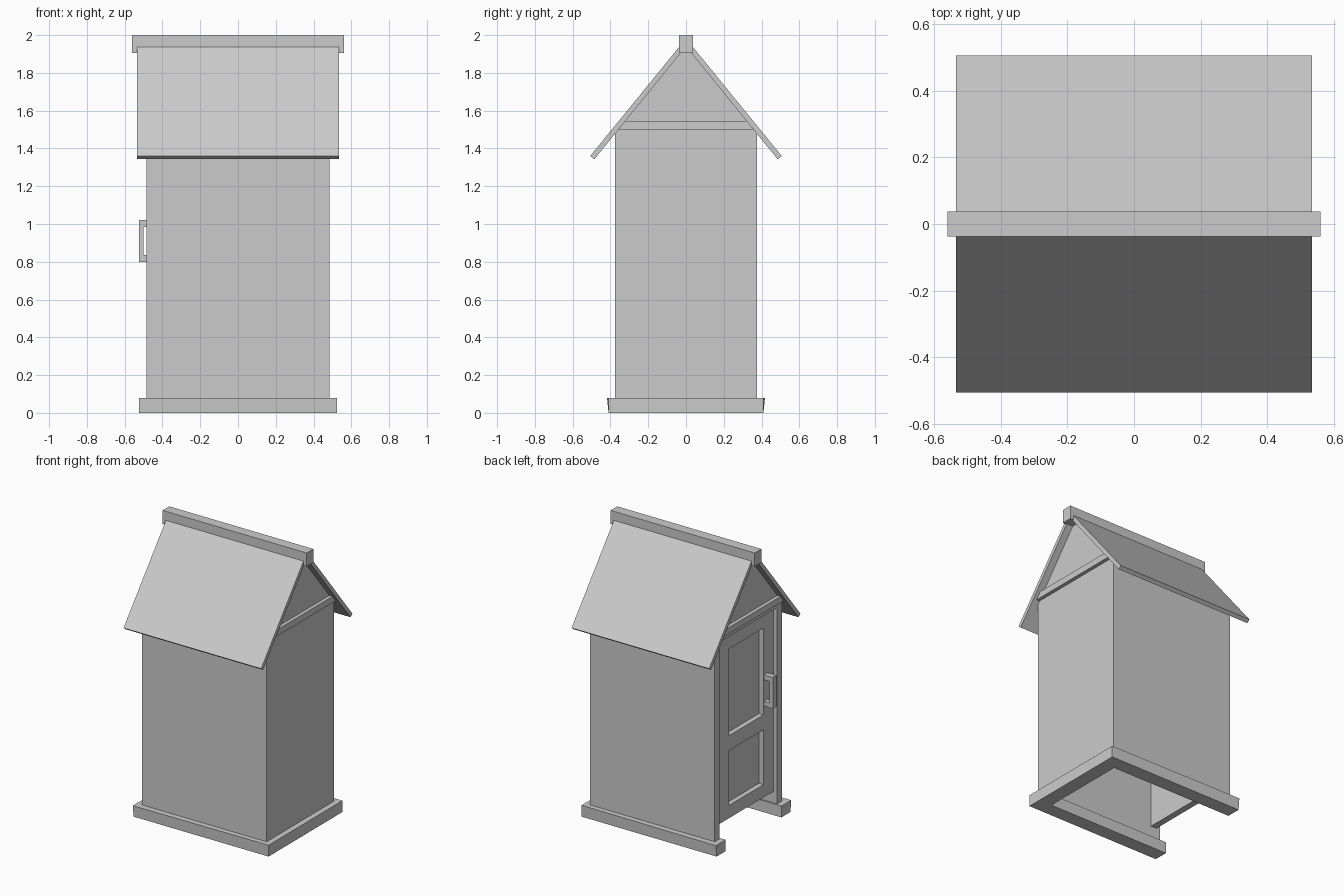
import bpy, bmesh

if "Cube" in bpy.data.objects:
    bpy.data.objects.remove(bpy.data.objects["Cube"])


def finish(name, bm):
    bmesh.ops.recalc_face_normals(bm, faces=bm.faces)
    mesh = bpy.data.meshes.new(name)
    bm.to_mesh(mesh)
    bm.free()
    obj = bpy.data.objects.new(name, mesh)
    bpy.context.collection.objects.link(obj)
    return obj


def prism(name, pts, axis, lo, hi):
    """Extrude a 2D outline along x (points are y, z) or z (points are x, y)."""
    bm = bmesh.new()
    if axis == 'x':
        verts = [bm.verts.new((lo, a, b)) for a, b in pts]
        step = (hi - lo, 0, 0)
    else:
        verts = [bm.verts.new((a, b, lo)) for a, b in pts]
        step = (0, 0, hi - lo)
    face = bm.faces.new(verts)
    ext = bmesh.ops.extrude_face_region(bm, geom=[face], use_keep_orig=True)
    moved = [g for g in ext['geom'] if isinstance(g, bmesh.types.BMVert)]
    bmesh.ops.translate(bm, verts=moved, vec=step)
    return finish(name, bm)


def box(name, x0, x1, y0, y1, z0, z1):
    return prism(name, [(x0, y0), (x1, y0), (x1, y1), (x0, y1)], 'z', z0, z1)


def mirrored(half):
    """Close a half outline by mirroring it across y = 0 (first coordinate)."""
    return half + [(-a, b) for a, b in reversed(half)]


def u_shape(x, y, xi, yi):
    """Three-sided plan, open on the door side (-x)."""
    half = [(-x, yi), (-x, y), (x, y)]
    inner = [(xi, -yi), (xi, yi)]
    return half + [(a, -b) for a, b in reversed(half)] + inner


# Base skirting, its top edge flaring a little at the door end
skirt = prism("base_skirting", u_shape(0.525, 0.41, 0.425, 0.31), 'z', 0, 0.08)
for v in skirt.data.vertices:
    if v.co.x < -0.5 and v.co.z > 0.05 and abs(v.co.y) > 0.4:
        v.co.y *= 1.02

# Walls and lintel over the door
prism("walls", u_shape(0.485, 0.375, 0.425, 0.32), 'z', 0.08, 1.5)
box("door_lintel", -0.485, -0.425, -0.32, 0.32, 1.46, 1.5)

# Gable infill and projecting tie beams at both ends
INNER = lambda z: 0.485 - (z - 1.345) / 1.232
prism("gable", mirrored([(INNER(1.5), 1.5), (0.01, 1.93)]), 'x', -0.485, 0.485)
beam = mirrored([(INNER(1.5) + 0.008, 1.5), (INNER(1.545) + 0.008, 1.545)])
for name, a, b in (("tie_beam_left", -0.51, -0.48), ("tie_beam_right", 0.48, 0.51)):
    prism(name, beam, 'x', a, b)

# Roof slabs and ridge
for name, s in (("roof_front", -1), ("roof_back", 1)):
    slab = [(0.0, 1.982), (0.507, 1.36), (0.485, 1.343), (0.0, 1.94)]
    prism(name, [(s * y, z) for y, z in slab], 'x', -0.535, 0.535)
box("roof_ridge", -0.56, 0.56, -0.037, 0.037, 1.905, 2.0)

# Recessed door: stiles, rails and sunken panel
LEFT, RIGHT = 0.17, -0.21
for name, a, b in (("door_stile_hinge", LEFT, 0.32), ("door_stile_latch", -0.32, RIGHT)):
    box(name, -0.455, -0.415, a, b, 0.16, 1.46)
for name, a, b in (("door_rail_bottom", 0.16, 0.25), ("door_rail_middle", 0.635, 0.74),
                   ("door_rail_top", 1.35, 1.46)):
    box(name, -0.455, -0.415, RIGHT, LEFT, a, b)
box("door_panel", -0.42, -0.41, -0.32, 0.32, 0.16, 1.46)

# Door handle: grip and two legs
box("handle_grip", -0.525, -0.5, -0.255, -0.215, 0.8, 1.02)
for name, a, b in (("handle_leg_lower", 0.8, 0.835), ("handle_leg_upper", 0.985, 1.02)):
    box(name, -0.5, -0.45, -0.255, -0.215, a, b)
